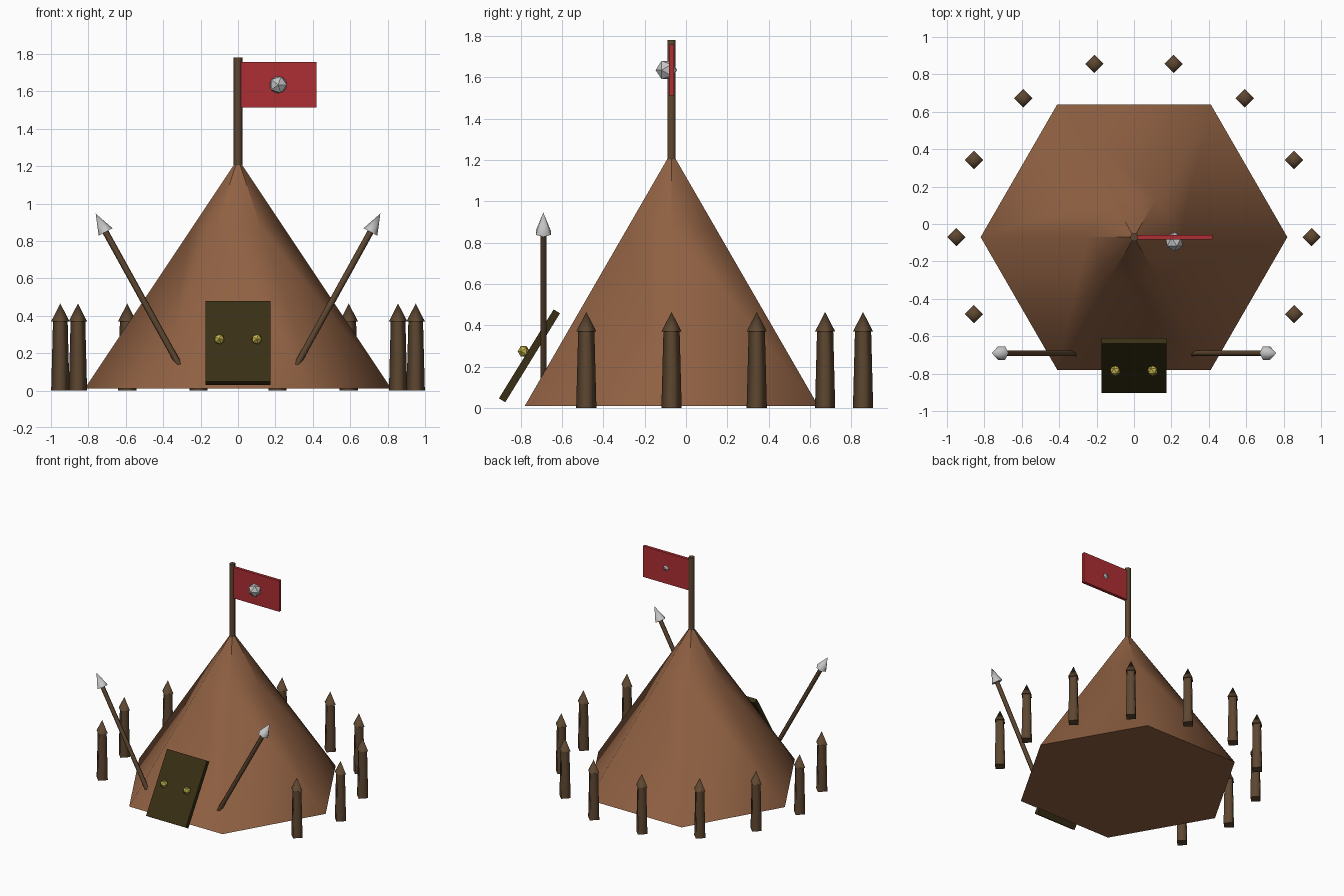
import bpy
import bmesh
import math
from mathutils import Vector, Matrix

if "Cube" in bpy.data.objects:
    bpy.data.objects.remove(bpy.data.objects["Cube"])


def material(name, rgb):
    m = bpy.data.materials.new(name)
    m.use_nodes = True
    m.diffuse_color = (*rgb, 1)
    m.node_tree.nodes["Principled BSDF"].inputs["Base Color"].default_value = (*rgb, 1)
    return m


HIDE = material("tan hide", (0.28, 0.12, 0.056))
WOOD = material("brown wood", (0.11, 0.062, 0.03))
DARK = material("dark door wood", (0.04, 0.028, 0.007))
RED = material("red cloth", (0.42, 0.028, 0.033))
STEEL = material("pale steel", (0.55, 0.55, 0.55))
BRASS = material("yellow brass", (0.56, 0.46, 0.07))

CY = -0.07  # the tent stands slightly forward of centre


def finish(name, bm, mat, loc=(0, 0, 0)):
    me = bpy.data.meshes.new(name)
    bm.to_mesh(me)
    bm.free()
    me.materials.append(mat)
    ob = bpy.data.objects.new(name, me)
    ob.location = loc
    bpy.context.collection.objects.link(ob)
    return ob


def taper(name, start, end, r1, r2, sides, mat, smooth=True):
    """Tapered prism or cone from start to end, with flat caps."""
    a, b = Vector(start), Vector(end)
    bm = bmesh.new()
    bmesh.ops.create_cone(bm, cap_ends=True, segments=sides, radius1=r1,
                          radius2=r2, depth=(b - a).length)
    for f in bm.faces:
        f.smooth = smooth and abs(f.normal.z) < 0.95
    turn = Vector((0, 0, 1)).rotation_difference(b - a).to_matrix()
    spin = Matrix.Rotation(math.pi / 2, 3, 'Z')
    bmesh.ops.transform(bm, matrix=(turn @ spin).to_4x4(), verts=bm.verts)
    return finish(name, bm, mat, (a + b) / 2)


def box(name, size, loc, mat, tilt=0):
    bm = bmesh.new()
    bmesh.ops.create_cube(bm, size=1)
    bmesh.ops.scale(bm, vec=size, verts=bm.verts)
    ob = finish(name, bm, mat, loc)
    ob.rotation_euler.x = tilt
    return ob


def ball(name, radius, loc, mat):
    bm = bmesh.new()
    bmesh.ops.create_icosphere(bm, subdivisions=1, radius=radius)
    ob = finish(name, bm, mat, loc)
    ob.rotation_euler.x = math.pi / 2
    return ob


# Six-sided tent: soft walls whose seams sharpen towards the top
tent = taper("tent", (0, CY, 0.01), (0, CY, 1.21), 0.82, 0.02, 6, HIDE)
bm = bmesh.new()
bm.from_mesh(tent.data)
seam = 0.87 - tent.location.z
bmesh.ops.bisect_plane(bm, geom=bm.verts[:] + bm.edges[:] + bm.faces[:],
                       plane_co=(0, 0, seam), plane_no=(0, 0, 1))
for e in bm.edges:
    low, high = sorted(v.co.z for v in e.verts)
    if low > seam - 0.01 and high > seam + 0.01:
        e.smooth = False
bm.to_mesh(tent.data)
bm.free()

# Flagpole, flag and its stud
taper("flagpole", (0, CY, 1.1), (0, CY, 1.78), 0.023, 0.023, 6, WOOD)
box("flag", (0.41, 0.024, 0.245), (0.215, CY, 1.635), RED)
ball("flag_stud", 0.052, (0.215, -0.095, 1.635), STEEL)

# Leaning door with two knobs
box("door", (0.35, 0.036, 0.505), (0, -0.757, 0.253), DARK, -math.radians(31.6))

# Crossed-out spears and knobs on both sides
for side, s in (("left", 1), ("right", -1)):
    ball(side + "_knob", 0.03, (s * 0.1, -0.785, 0.275), BRASS)
    taper(side + "_spear_shaft", (s * 0.25, -0.69, 0.02),
          (s * 0.715, -0.69, 0.86), 0.017, 0.017, 6, WOOD)
    taper(side + "_spear_head", (s * 0.708, -0.69, 0.848),
          (s * 0.761, -0.69, 0.946), 0.042, 0, 6, STEEL)

# Ring of pointed stakes, left open at the front
for i in range(-1, 9):
    angle = i * math.tau / 14
    x, y = 0.95 * math.cos(angle), CY + 0.95 * math.sin(angle)
    taper(f"stake_{i + 2}", (x, y, 0), (x, y, 0.38), 0.049, 0.039, 4, WOOD)
    taper(f"stake_point_{i + 2}", (x, y, 0.37), (x, y, 0.465), 0.049, 0, 4, WOOD)
